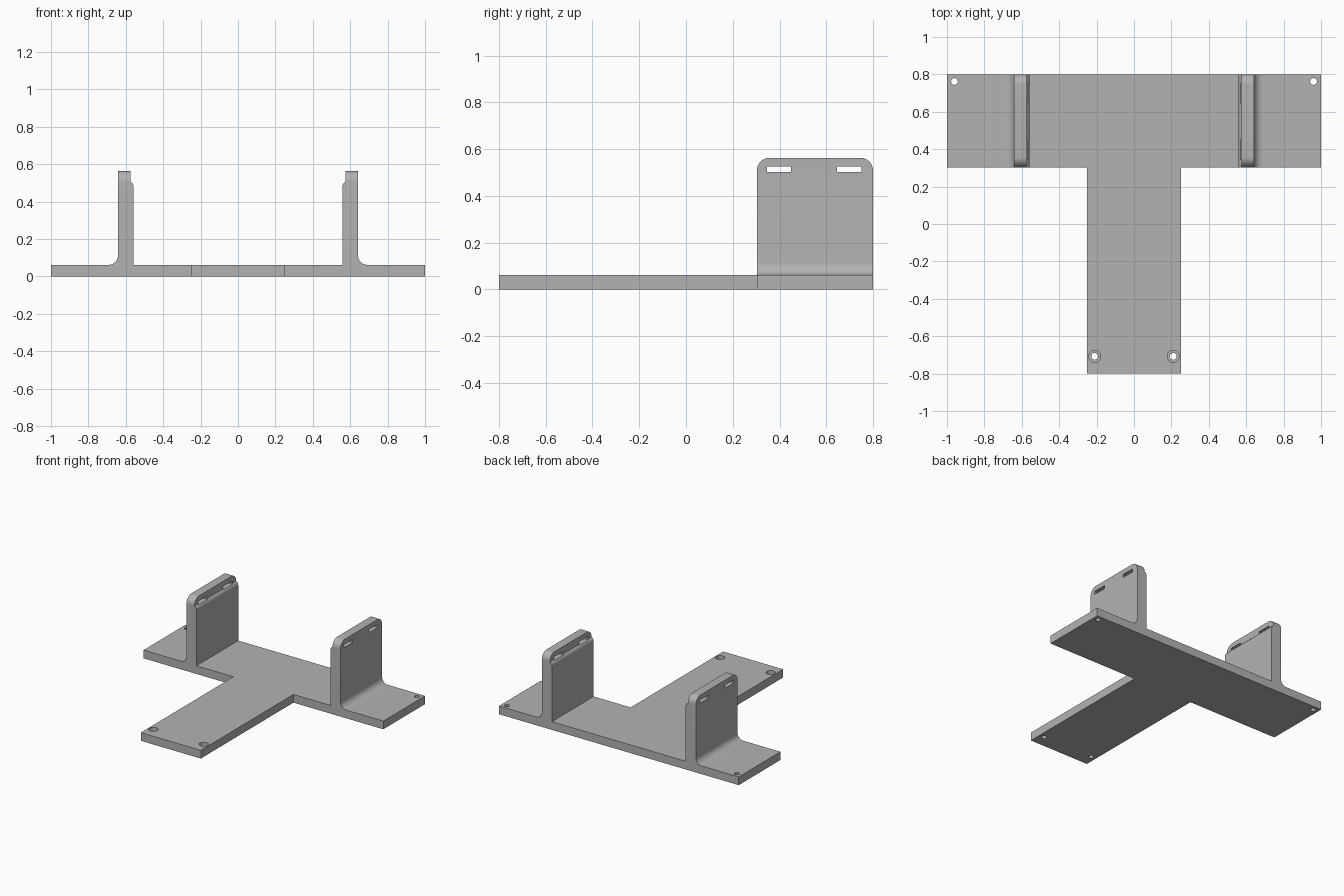
import bpy
import bmesh
from math import sin, cos, pi, radians
from mathutils import Vector

if "Cube" in bpy.data.objects:
    bpy.data.objects.remove(bpy.data.objects["Cube"])

grey = bpy.data.materials.new("plain grey")
grey.use_nodes = True
colour = (0.45, 0.45, 0.45, 1)
grey.diffuse_color = colour
grey.node_tree.nodes["Principled BSDF"].inputs["Base Color"].default_value = colour

BASE_TOP, BRACKET_TOP = 0.062, 0.563
BACK, BAR_FRONT = 0.8, 0.303


def arc(cx, cy, r, start, end, steps=10):
    """Points along an arc, angles in degrees."""
    angles = [radians(start + (end - start) * i / steps) for i in range(steps + 1)]
    return [(cx + r * cos(a), cy + r * sin(a)) for a in angles]


def prism(name, outline, axis, low, high):
    """Extrude a 2D outline along the given axis."""
    place = {"x": lambda a, b: (low, a, b),
             "y": lambda a, b: (a, low, b),
             "z": lambda a, b: (a, b, low)}[axis]
    bm = bmesh.new()
    face = bm.faces.new([bm.verts.new(place(a, b)) for a, b in outline])
    extruded = bmesh.ops.extrude_face_region(bm, geom=[face])["geom"]
    offset = Vector([high - low if axis == c else 0 for c in "xyz"])
    moved = [v for v in extruded if isinstance(v, bmesh.types.BMVert)]
    bmesh.ops.translate(bm, verts=moved, vec=offset)
    bmesh.ops.recalc_face_normals(bm, faces=bm.faces)
    mesh = bpy.data.meshes.new(name)
    bm.to_mesh(mesh)
    bm.free()
    obj = bpy.data.objects.new(name, mesh)
    bpy.context.collection.objects.link(obj)
    mesh.materials.append(grey)
    return obj


def combine(obj, tool, operation="DIFFERENCE"):
    """Apply a boolean and discard the tool."""
    bpy.context.view_layer.objects.active = obj
    mod = obj.modifiers.new("cut", "BOOLEAN")
    mod.operation, mod.object, mod.solver = operation, tool, "EXACT"
    bpy.ops.object.modifier_apply(modifier=mod.name)
    bpy.data.objects.remove(tool)


def finish(obj):
    bpy.ops.object.select_all(action="DESELECT")
    obj.select_set(True)
    bpy.context.view_layer.objects.active = obj
    bpy.ops.object.shade_smooth_by_angle(angle=radians(30))


# T-shaped base plate
half = [(0.25, -0.8), (0.25, BAR_FRONT), (1, BAR_FRONT), (1, BACK)]
base = prism("base_plate", half + [(-x, y) for x, y in reversed(half)], "z", 0, BASE_TOP)

# Screw holes, counterbored at the front
for side in (1, -1):
    for x, y in ((0.96, 0.762), (0.21, -0.708)):
        combine(base, prism("hole", arc(side * x, y, 0.018, 0, 345, 23), "z", -0.1, 0.2))
    combine(base, prism("counterbore", arc(side * 0.21, -0.708, 0.032, 0, 345, 23),
                        "z", 0.03, 0.2))
finish(base)

# Upright brackets: outer foot fillet, stepped inner pad, rounded top corners
r = 0.055
for side, name in ((1, "left_bracket"), (-1, "right_bracket")):
    profile = [(0.558, BASE_TOP)]
    profile += arc(0.593, 0.477, 0.035, 180, 120, 6)
    profile += [(0.576, BRACKET_TOP), (0.642, BRACKET_TOP)]
    profile += arc(0.69, BASE_TOP + 0.048, 0.048, 180, 270)
    bracket = prism(name, [(side * x, z) for x, z in profile], "y", BAR_FRONT, BACK)

    rounded = [(BAR_FRONT, 0), (BACK, 0)]
    rounded += arc(BACK - r, BRACKET_TOP - r, r, 0, 90)
    rounded += arc(BAR_FRONT + r, BRACKET_TOP - r, r, 90, 180)
    combine(bracket, prism("corner_shape", rounded, "x", -1, 1), "INTERSECT")

    # Strap slots
    for y in (0.398, 0.698):
        slot = [(y - 0.052, 0.502), (y + 0.052, 0.502), (y + 0.052, 0.526), (y - 0.052, 0.526)]
        combine(bracket, prism("slot", slot, "x", -1, 1))
    finish(bracket)
